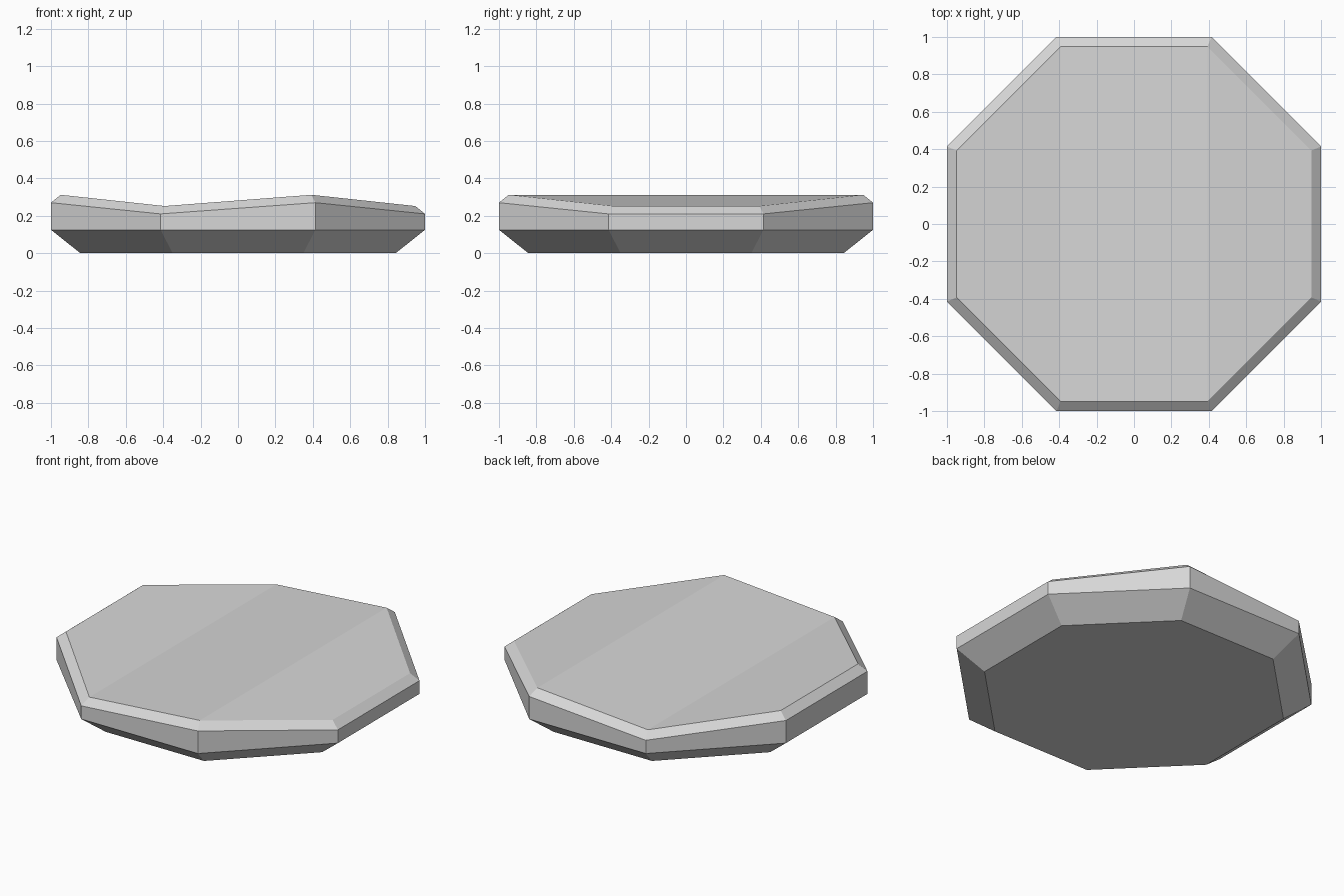
import bpy
import bmesh
import math

cube = bpy.data.objects.get("Cube")
if cube:
    bpy.data.objects.remove(cube, do_unlink=True)

SIDES = 8
CORNER = 1 / math.cos(math.pi / SIDES)  # corner radius for flats at 1


def pale_grey():
    mat = bpy.data.materials.new("pale_grey")
    colour = (0.68, 0.68, 0.68, 1)
    mat.diffuse_color = colour
    mat.use_nodes = True
    mat.node_tree.nodes["Principled BSDF"].inputs["Base Color"].default_value = colour
    return mat


def ring(bm, scale, low, high):
    """Octagon whose corners alternate in height from left to right in pairs."""
    verts = []
    for i in range(SIDES):
        angle = math.pi * (2 * i + 1) / SIDES
        x, y = (CORNER * scale * f(angle) for f in (math.cos, math.sin))
        raised = x < -0.7 or 0 < x < 0.7
        verts.append(bm.verts.new((x, y, high if raised else low)))
    return verts


bm = bmesh.new()

# Tapered base, upright rim and bevelled lip
rings = [
    ring(bm, 0.843, 0, 0),
    ring(bm, 1, 0.125, 0.125),
    ring(bm, 1, 0.21, 0.27),
    ring(bm, 0.948, 0.252, 0.312),
]
for lower, upper in zip(rings, rings[1:]):
    for i in range(SIDES):
        j = (i + 1) % SIDES
        bm.faces.new((lower[i], lower[j], upper[j], upper[i]))

# Flat underside
bm.faces.new(rings[0][::-1])

# Rippled top: strips folded along lines running front to back
top = rings[-1]
for i in range(SIDES // 2 - 1):
    bm.faces.new((top[i], top[i + 1], top[-i - 2], top[-i - 1]))

bmesh.ops.recalc_face_normals(bm, faces=bm.faces)
mesh = bpy.data.meshes.new("octagonal_slab")
bm.to_mesh(mesh)
bm.free()
mesh.materials.append(pale_grey())
slab = bpy.data.objects.new("octagonal_slab", mesh)
bpy.context.collection.objects.link(slab)
